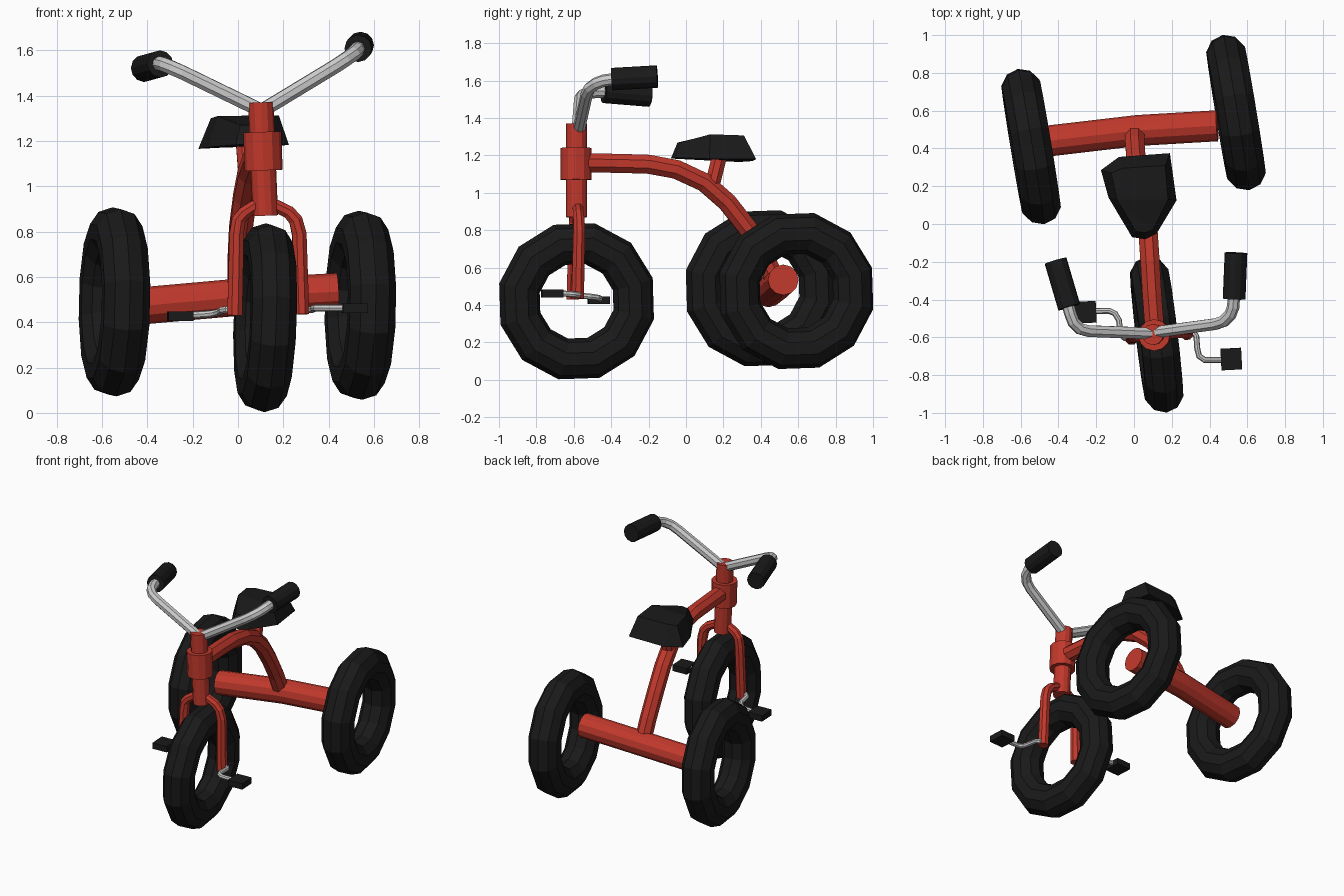
import bpy, bmesh
from math import radians, cos, sin, pi
from mathutils import Vector, Matrix


def material(name, rgb):
    m = bpy.data.materials.new(name)
    m.diffuse_color = (*rgb, 1)
    return m


RED = material("red_paint", (0.53, 0.04, 0.025))
BLACK = material("black_rubber", (0.01, 0.01, 0.01))
STEEL = material("steel", (0.6, 0.6, 0.6))


def finish(name, bm, mat):
    bmesh.ops.recalc_face_normals(bm, faces=bm.faces)
    me = bpy.data.meshes.new(name)
    bm.to_mesh(me)
    bm.free()
    me.materials.append(mat)
    ob = bpy.data.objects.new(name, me)
    bpy.context.collection.objects.link(ob)
    return ob


def skin(bm, rings):
    """Bridge rings of vertices and cap both ends."""
    n = len(rings[0])
    for a, b in zip(rings, rings[1:]):
        for i in range(n):
            j = (i + 1) % n
            bm.faces.new((a[i], a[j], b[j], b[i]))
    bm.faces.new(rings[0])
    bm.faces.new(rings[-1])


def tube(name, pts, r0, mat, sides=8, r1=None):
    """Sweep a polygon along a path, tapering from r0 to r1."""
    pts = [Vector(p) for p in pts]
    r1 = r0 if r1 is None else r1
    bm = bmesh.new()
    rings, u, last = [], None, len(pts) - 1
    for k, p in enumerate(pts):
        t_in = (pts[k] - pts[max(k - 1, 0)]).normalized()
        t_out = (pts[min(k + 1, last)] - pts[k]).normalized()
        t = (t_in + t_out).normalized()
        u = t.orthogonal() if u is None else u - t * u.dot(t)
        u.normalize()
        v = t.cross(u)
        r = r0 + (r1 - r0) * k / last
        rings.append([bm.verts.new(p + r * (cos(a) * u + sin(a) * v))
                      for a in (2 * pi * (i + 0.5) / sides for i in range(sides))])
    skin(bm, rings)
    return finish(name, bm, mat)


def tyre(name, centre, yaw, lean, width):
    bpy.ops.mesh.primitive_torus_add(major_segments=12, minor_segments=10,
                                     major_radius=0.316, minor_radius=0.112)
    ob = bpy.context.object
    ob.name = name
    ob.data.materials.append(BLACK)
    ob.data.transform(Matrix.Translation(centre)
                      @ Matrix.Rotation(radians(yaw), 4, 'Z')
                      @ Matrix.Rotation(radians(90 + lean), 4, 'Y')
                      @ Matrix.Rotation(radians(17), 4, 'Z')
                      @ Matrix.Diagonal((1, 1, width, 1)))


# Tyres
tyre("front_tyre", (0.12, -0.585, 0.42), 6.8, 2, 0.93)
tyre("rear_tyre_right", (0.54, 0.59, 0.475), 9.4, 1, 0.96)
tyre("rear_tyre_left", (-0.545, 0.41, 0.49), 9.4, 1, 0.96)

# Rear axle and curved frame tube
tube("rear_axle", [(-0.45, 0.44, 0.47), (0.02, 0.495, 0.512), (0.44, 0.52, 0.535)],
     0.082, RED, 12)
tube("frame_tube", [(0.11, -0.57, 1.16), (0.095, -0.37, 1.158), (0.085, -0.2, 1.153),
                    (0.075, -0.05, 1.125), (0.05, 0.1, 1.055), (0.03, 0.22, 0.95),
                    (0.012, 0.33, 0.81), (0.005, 0.42, 0.66), (0.005, 0.49, 0.5)],
     0.055, RED, 8)

# Steering column
tube("steering_column", [(0.121, -0.585, 0.87), (0.1, -0.585, 1.37)], 0.056, RED, 12)
tube("head_sleeve", [(0.113, -0.588, 1.07), (0.107, -0.588, 1.24)], 0.084, RED, 12)

# Fork legs
tube("fork_leg_right", [(0.13, -0.58, 0.93), (0.175, -0.578, 0.91), (0.225, -0.575, 0.885),
                        (0.255, -0.573, 0.85), (0.27, -0.572, 0.79), (0.28, -0.58, 0.435)],
     0.028, RED, 8, 0.036)
tube("fork_leg_left", [(0.11, -0.59, 0.93), (0.07, -0.592, 0.91), (0.025, -0.595, 0.88),
                       (0.002, -0.595, 0.85), (-0.006, -0.597, 0.79), (-0.014, -0.605, 0.43)],
     0.028, RED, 8, 0.036)

# Cranks
tube("crank_right", [(0.27, -0.575, 0.452), (0.315, -0.575, 0.455), (0.33, -0.595, 0.457),
                     (0.335, -0.66, 0.462), (0.345, -0.7, 0.463), (0.375, -0.72, 0.463),
                     (0.48, -0.72, 0.463)], 0.016, STEEL, 8)
tube("crank_left", [(0.0, -0.605, 0.455), (-0.05, -0.605, 0.455), (-0.07, -0.585, 0.453),
                    (-0.08, -0.51, 0.445), (-0.1, -0.475, 0.44), (-0.13, -0.46, 0.436),
                    (-0.22, -0.462, 0.43)], 0.016, STEEL, 8)

# Pedals
for side, c in (("right", (0.515, -0.715, 0.461)), ("left", (-0.255, -0.467, 0.426))):
    bm = bmesh.new()
    bmesh.ops.create_cube(bm, size=1, matrix=Matrix.Translation(c)
                          @ Matrix.Rotation(radians(3), 4, 'Z')
                          @ Matrix.Diagonal((0.11, 0.115, 0.042, 1)))
    finish("pedal_" + side, bm, BLACK)

# Handlebars and grips
tube("handlebar_right", [(0.1, -0.575, 1.33), (0.43, -0.53, 1.53), (0.475, -0.515, 1.56),
                         (0.51, -0.48, 1.585), (0.525, -0.44, 1.6), (0.53, -0.37, 1.61)],
     0.033, STEEL, 8)
tube("handlebar_left", [(0.1, -0.58, 1.335), (-0.24, -0.567, 1.5), (-0.285, -0.555, 1.52),
                        (-0.32, -0.52, 1.535), (-0.337, -0.475, 1.54), (-0.352, -0.42, 1.54)],
     0.033, STEEL, 8)
tube("grip_right", [(0.53, -0.397, 1.608), (0.54, -0.153, 1.622)], 0.06, BLACK, 12)
tube("grip_left", [(-0.343, -0.44, 1.54), (-0.415, -0.195, 1.52)], 0.06, BLACK, 12)

# Seat post
tube("seat_post", [(0.045, 0.13, 1.0), (0.03, 0.18, 1.2)], 0.043, RED, 8)

# Saddle: wide lower outline, smaller raised top
lower = [(-0.175, 0.285, 1.165), (-0.08, 0.355, 1.17), (0.19, 0.375, 1.18), (0.225, 0.125, 1.182),
         (0.12, -0.05, 1.188), (0.06, -0.08, 1.185), (-0.01, -0.07, 1.183), (-0.135, 0.14, 1.172)]
upper = [(-0.12, 0.27, 1.3), (-0.06, 0.295, 1.303), (0.165, 0.31, 1.307), (0.18, 0.13, 1.313),
         (0.1, -0.03, 1.27), (0.06, -0.045, 1.27), (0.01, -0.04, 1.27), (-0.09, 0.13, 1.31)]
bm = bmesh.new()
skin(bm, [[bm.verts.new(p) for p in ring] for ring in (lower, upper)])
bmesh.ops.triangulate(bm, faces=[f for f in bm.faces if len(f.verts) > 4])
finish("seat", bm, BLACK)
